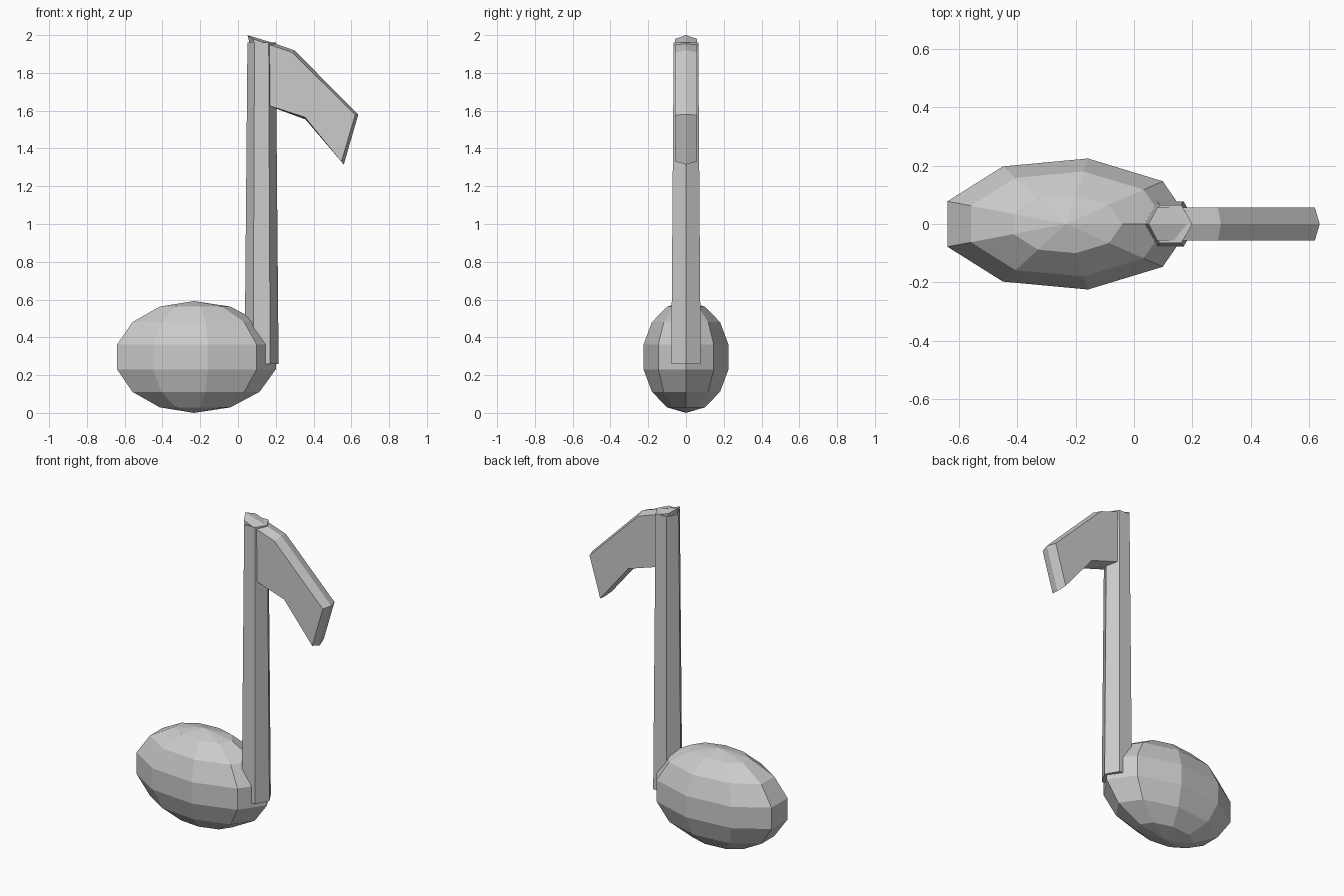
import bpy
from math import cos, sin, pi

if "Cube" in bpy.data.objects:
    bpy.data.objects.remove(bpy.data.objects["Cube"], do_unlink=True)

grey = bpy.data.materials.new("plain_grey")
grey.use_nodes = True
tone = (0.6, 0.6, 0.6, 1)
grey.diffuse_color = tone
grey.node_tree.nodes["Principled BSDF"].inputs["Base Color"].default_value = tone


def add_object(name, verts, faces):
    mesh = bpy.data.meshes.new(name)
    mesh.from_pydata(verts, [], faces)
    mesh.validate()
    mesh.materials.append(grey)
    obj = bpy.data.objects.new(name, mesh)
    bpy.context.collection.objects.link(obj)
    return obj


def ring(cx, z, rx, ry, sides):
    return [(cx + rx * cos(2 * pi * i / sides), ry * sin(2 * pi * i / sides), z)
            for i in range(sides)]


def loft(name, rings):
    """Skin a stack of equal rings, listed from bottom to top, and cap both ends."""
    n = len(rings[0])
    faces = [(r * n + i, r * n + (i + 1) % n, (r + 1) * n + (i + 1) % n, (r + 1) * n + i)
             for r in range(len(rings) - 1) for i in range(n)]
    last = (len(rings) - 1) * n
    faces += [tuple(reversed(range(n))), tuple(range(last, last + n))]
    return add_object(name, [v for r in rings for v in r], faces)


# Note head: faceted ellipsoid, nine sides and seven bands
bands, sides = 7, 9
rx, ry, rz = 0.444, 0.234, 0.296
head_x = -0.233
body = []
for k in range(1, bands):
    a = pi * k / bands
    body += ring(head_x, rz - rz * cos(a), rx * sin(a), ry * sin(a), sides)
top, bottom = len(body), len(body) + 1
body += [(head_x, 0, 2 * rz), (head_x, 0, 0)]
faces = []
for i in range(sides):
    j = (i + 1) % sides
    for k in range(bands - 2):
        a, b = k * sides, (k + 1) * sides
        faces.append((a + i, a + j, b + j, b + i))
    end = (bands - 2) * sides
    faces += [(bottom, j, i), (end + i, end + j, top)]
add_object("note_head", body, faces)

# Stem: tapered six-sided post
loft("stem", [ring(0.125, 0.26, 0.09, 0.09, 6), ring(0.125, 1.96, 0.075, 0.075, 6)])

# Flag: bent outline with flat sides and a slight ridge round its rim
side = [(0.08, 1.98), (0.165, 1.95), (0.288, 1.908), (0.62, 1.577),
        (0.547, 1.33), (0.355, 1.565), (0.17, 1.625)]
ridge = [(0.05, 2.0), (0.19, 1.957), (0.298, 1.92), (0.637, 1.58),
         (0.56, 1.315), (0.358, 1.553), (0.15, 1.63)]
half = 0.057
n = len(side)
verts = [(x, -half, z) for x, z in side]
verts += [(x, 0, z) for x, z in ridge]
verts += [(x, half, z) for x, z in side]
faces = [tuple(reversed(range(n))), tuple(range(2 * n, 3 * n))]
for row in (0, n):
    for i in range(n):
        j = (i + 1) % n
        faces.append((row + i, row + j, row + n + j, row + n + i))
add_object("flag", verts, faces)
